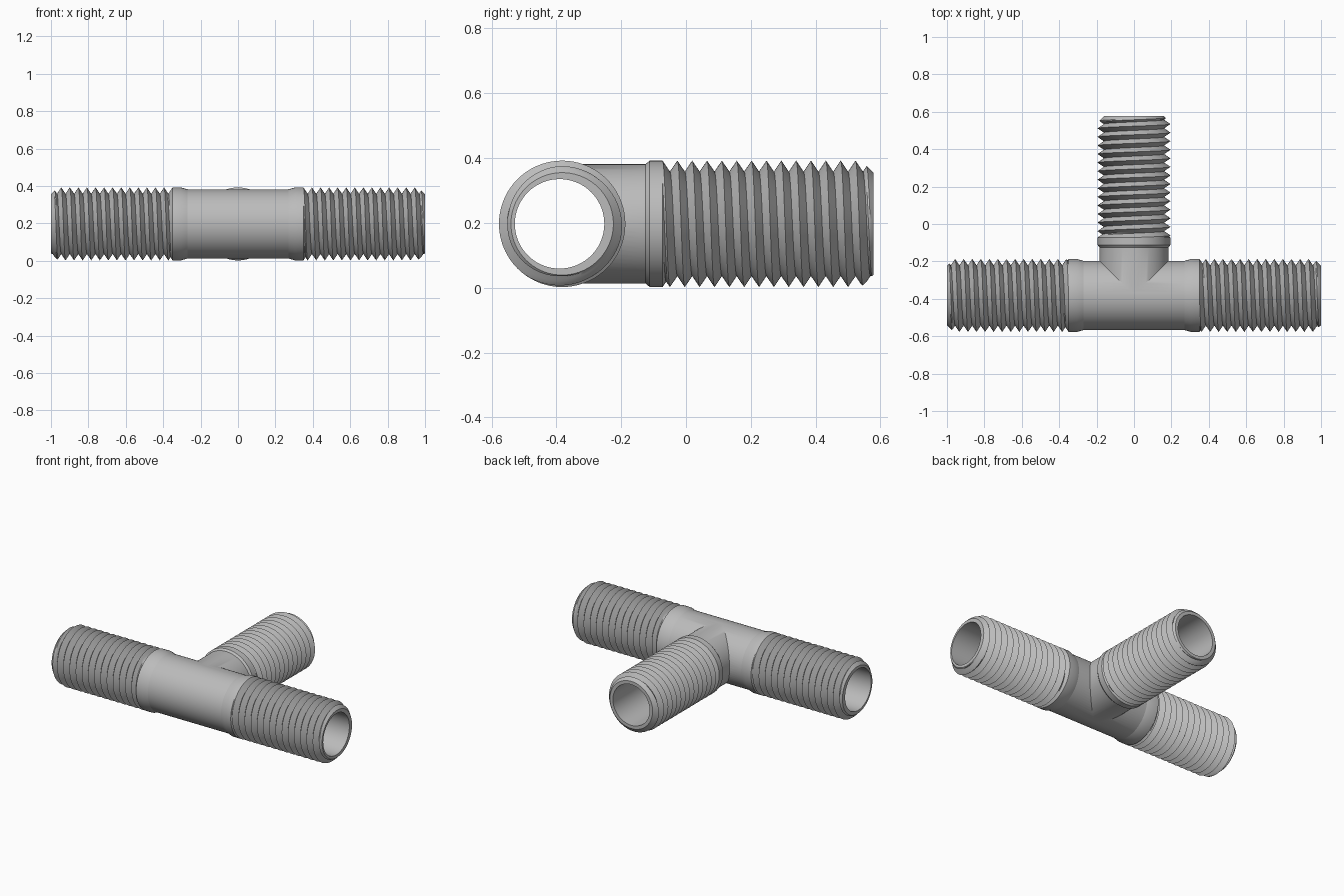
import bpy
import bmesh
import math
from mathutils import Vector, Matrix

cube = bpy.data.objects.get("Cube")
if cube:
    bpy.data.objects.remove(cube, do_unlink=True)

SEGMENTS = 72
PITCH, ROWS = 0.0458, 8            # thread pitch, rows per turn
ROOT, CREST, TIP = 0.161, 0.195, 0.158
BODY, BORE = 0.185, 0.138
CENTRE = Vector((0, -0.382, 0.197))
BORE_SHIFT = Vector((0, -0.008, 0))
UP = Vector((0, 0, 1))
LEFT, RIGHT, BACK = Vector((1, 0, 0)), Vector((-1, 0, 0)), Vector((0, 1, 0))

grey = bpy.data.materials.new("plastic grey")
grey.use_nodes = True
grey.diffuse_color = (0.5, 0.5, 0.5, 1)
grey.node_tree.nodes["Principled BSDF"].inputs["Base Color"].default_value = (0.5, 0.5, 0.5, 1)


def make_object(name, bm):
    mesh = bpy.data.meshes.new(name)
    bm.to_mesh(mesh)
    bm.free()
    mesh.materials.append(grey)
    obj = bpy.data.objects.new(name, mesh)
    bpy.context.collection.objects.link(obj)
    return obj


def smooth(obj):
    bpy.ops.object.select_all(action='DESELECT')
    obj.select_set(True)
    bpy.context.view_layer.objects.active = obj
    bpy.ops.object.shade_smooth_by_angle(angle=math.radians(30))


def threaded_end(name, axis, collar, length, bore, shift):
    """Collar, right-handed helical thread, chamfered tip and bore."""
    side = axis.cross(UP)
    start, peak = collar[-1][0], length - 0.055
    bm = bmesh.new()

    def point(s, r, j, offset=Vector()):
        a = math.tau * j / SEGMENTS
        return bm.verts.new(CENTRE + offset + axis * s
                            + r * (math.cos(a) * UP + math.sin(a) * side))

    def radius(s, j):
        t = ((s - peak) / PITCH - j / SEGMENTS) % 1
        r = ROOT + (CREST - ROOT) * abs(2 * t - 1)
        r = max(r, CREST - 1.5 * (s - start))      # run-out at the collar
        return min(r, TIP + (length - s))          # chamfer at the tip

    def skin(rows):
        for a, b in zip(rows, rows[1:]):
            for j in range(SEGMENTS):
                bm.faces.new((a[j], a[j + 1], b[j + 1], b[j]))

    cols = range(SEGMENTS + 1)
    # Helical rows, clamped to the threaded length
    count = math.ceil((peak - start) / PITCH + 1) * ROWS
    rows = []
    for k in range(-count, 2 * ROWS + 1):
        row = []
        for j in cols:
            s = peak + PITCH * (k / ROWS + j / SEGMENTS)
            s = min(max(s, start), length)
            row.append(point(s, radius(s, j), j))
        rows.append(row)
    skin(rows)
    # Collar, then tip face and bore, closed back at the body
    skin([[point(s, r, j) for j in cols] for s, r in collar])
    first, r0 = collar[0]
    skin([[point(s, r, j, o) for j in cols] for s, r, o in
          ((length, TIP, Vector()), (length, bore, shift),
           (first, bore, shift), (first, r0, Vector()))])
    bmesh.ops.remove_doubles(bm, verts=bm.verts, dist=0.00002)
    bmesh.ops.recalc_face_normals(bm, faces=bm.faces)
    smooth(make_object(name, bm))


def tube(name, axis, begin, end, r, shift=Vector()):
    bm = bmesh.new()
    bmesh.ops.create_cone(bm, cap_ends=True, segments=SEGMENTS,
                          radius1=r, radius2=r, depth=end - begin)
    turn = axis.to_track_quat('Z', 'Y').to_matrix().to_4x4()
    place = Matrix.Translation(CENTRE + shift + axis * (begin + end) / 2)
    bmesh.ops.transform(bm, matrix=place @ turn, verts=bm.verts)
    return make_object(name, bm)


def combine(obj, other, operation):
    mod = obj.modifiers.new(operation, 'BOOLEAN')
    mod.operation, mod.object, mod.solver = operation, other, 'EXACT'
    bpy.context.view_layer.objects.active = obj
    bpy.ops.object.modifier_apply(modifier=mod.name)
    bpy.data.objects.remove(other, do_unlink=True)


# Plain tee body with crossing bores
main_collar = [(0.27, BODY), (0.305, CREST), (0.35, CREST)]
branch_collar = [(0.257, BODY - 0.001), (0.27, CREST), (0.31, CREST)]
main_end, branch_end = main_collar[0][0], branch_collar[0][0]
body = tube("tee_body", LEFT, -main_end, main_end, BODY)
combine(body, tube("branch_tube", BACK, 0, branch_end, BODY - 0.001), 'UNION')
combine(body, tube("main_bore", LEFT, -0.4, 0.4, BORE, BORE_SHIFT), 'DIFFERENCE')
combine(body, tube("branch_bore", BACK, 0, 0.4, BORE - 0.002), 'DIFFERENCE')
smooth(body)

# Three threaded ends
threaded_end("left_threaded_end", LEFT, main_collar, 1.0, BORE, BORE_SHIFT)
threaded_end("right_threaded_end", RIGHT, main_collar, 1.0, BORE, BORE_SHIFT)
threaded_end("branch_threaded_end", BACK, branch_collar, 0.96, BORE - 0.002, Vector())
